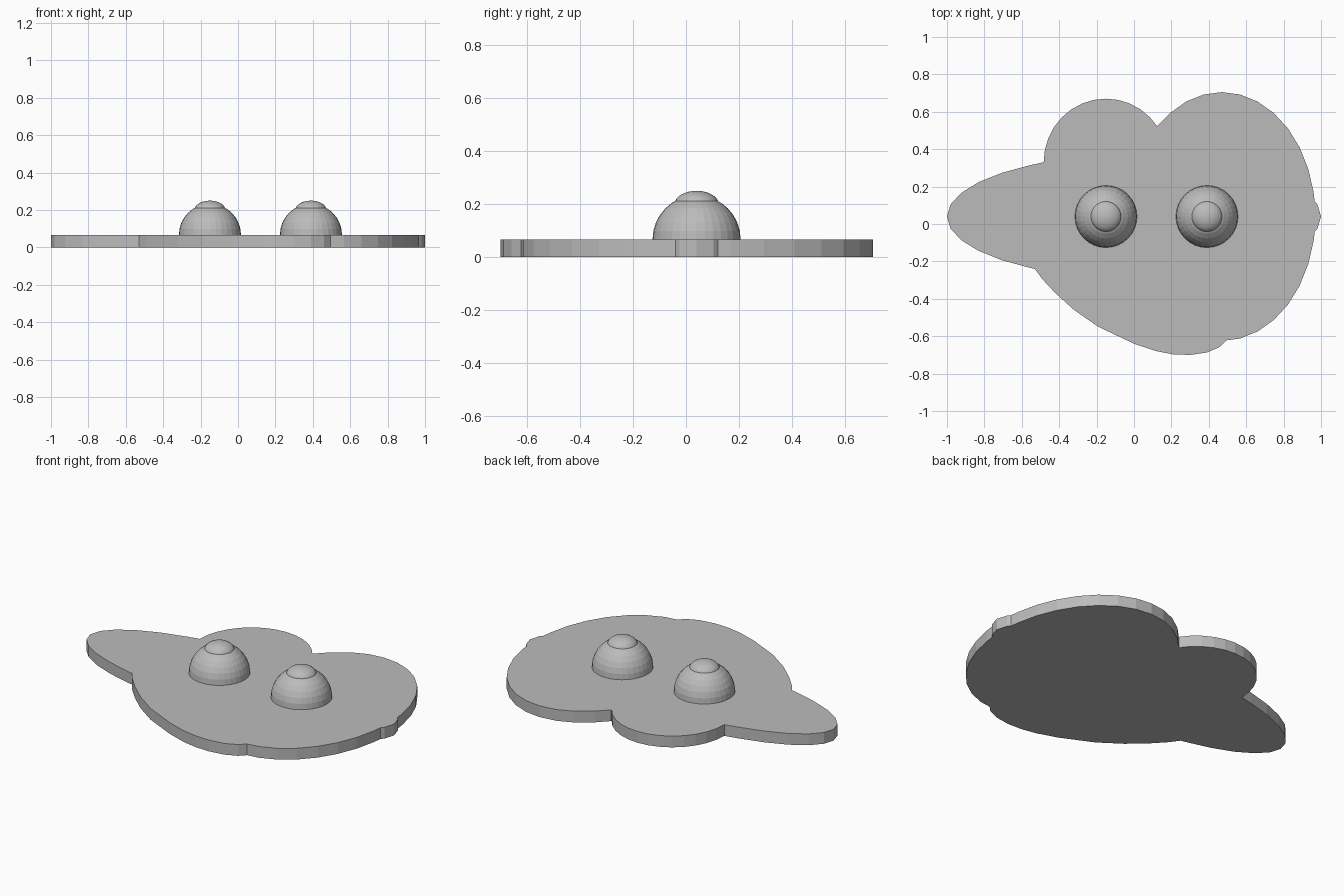
import bpy
import bmesh
from math import cos, sin, tau

SEGMENTS = 32
THICKNESS = 0.067

if "Cube" in bpy.data.objects:
    bpy.data.objects.remove(bpy.data.objects["Cube"], do_unlink=True)

grey = bpy.data.materials.new("plain grey")
grey.use_nodes = True
grey.diffuse_color = (0.5, 0.5, 0.5, 1)
grey.node_tree.nodes["Principled BSDF"].inputs["Base Color"].default_value = (0.5, 0.5, 0.5, 1)


def finish(bm, name):
    bmesh.ops.recalc_face_normals(bm, faces=bm.faces)
    mesh = bpy.data.meshes.new(name)
    bm.to_mesh(mesh)
    bm.free()
    mesh.materials.append(grey)
    obj = bpy.data.objects.new(name, mesh)
    bpy.context.collection.objects.link(obj)
    return obj


def arc(cx, cy, rx, ry, first, last):
    """Points of a 32-sided ellipse, from step first to step last."""
    return [(cx + rx * cos(tau * k / SEGMENTS), cy + ry * sin(tau * k / SEGMENTS))
            for k in range(first, last + 1)]


def dome(name, x, y, z, radius, height):
    """Upper half of a faceted sphere."""
    bm = bmesh.new()
    bmesh.ops.create_uvsphere(bm, u_segments=SEGMENTS, v_segments=16, radius=1)
    low = [v for v in bm.verts if v.co.z < -0.01]
    bmesh.ops.delete(bm, geom=low, context='VERTS')
    for v in bm.verts:
        v.co = (x + v.co.x * radius, y + v.co.y * radius, z + v.co.z * height)
    return finish(bm, name)


# Flat body: merged outline of overlapping ellipses, counterclockwise
large_lobe = (0.47, 0.04, 0.5, 0.665)
long_lobe = (0, 0.04, 1, 0.33)
outline = [(0.966, -0.04)] + arc(*long_lobe, -1, 1) + [(0.966, 0.12)]
outline += arc(*large_lobe, 1, 11) + [(0.125, 0.525)]
outline += arc(-0.15, 0.33, 0.333, 0.34, 3, 16)
outline += arc(*long_lobe, 11, 21)
outline += [(-0.53, -0.24), (-0.49, -0.295), (-0.42, -0.37), (-0.32, -0.46),
            (-0.19, -0.55), (0, -0.64), (0.12, -0.68), (0.21, -0.697),
            (0.30, -0.70), (0.39, -0.687), (0.46, -0.657), (0.495, -0.622)]
outline += arc(*large_lobe, -7, -1)

bm = bmesh.new()
base = bm.faces.new([bm.verts.new((x, y, 0)) for x, y in outline])
top = bmesh.ops.extrude_face_region(bm, geom=[base], use_keep_orig=True)
bmesh.ops.translate(bm, vec=(0, 0, THICKNESS),
                    verts=[g for g in top["geom"] if isinstance(g, bmesh.types.BMVert)])
finish(bm, "flat_body")

# Eyes with shallow raised pupils
for side, x in (("right", -0.15), ("left", 0.39)):
    dome(side + "_eye", x, 0.04, THICKNESS, 0.166, 0.166)
    dome(side + "_pupil", x, 0.04, 0.2, 0.083, 0.05)
